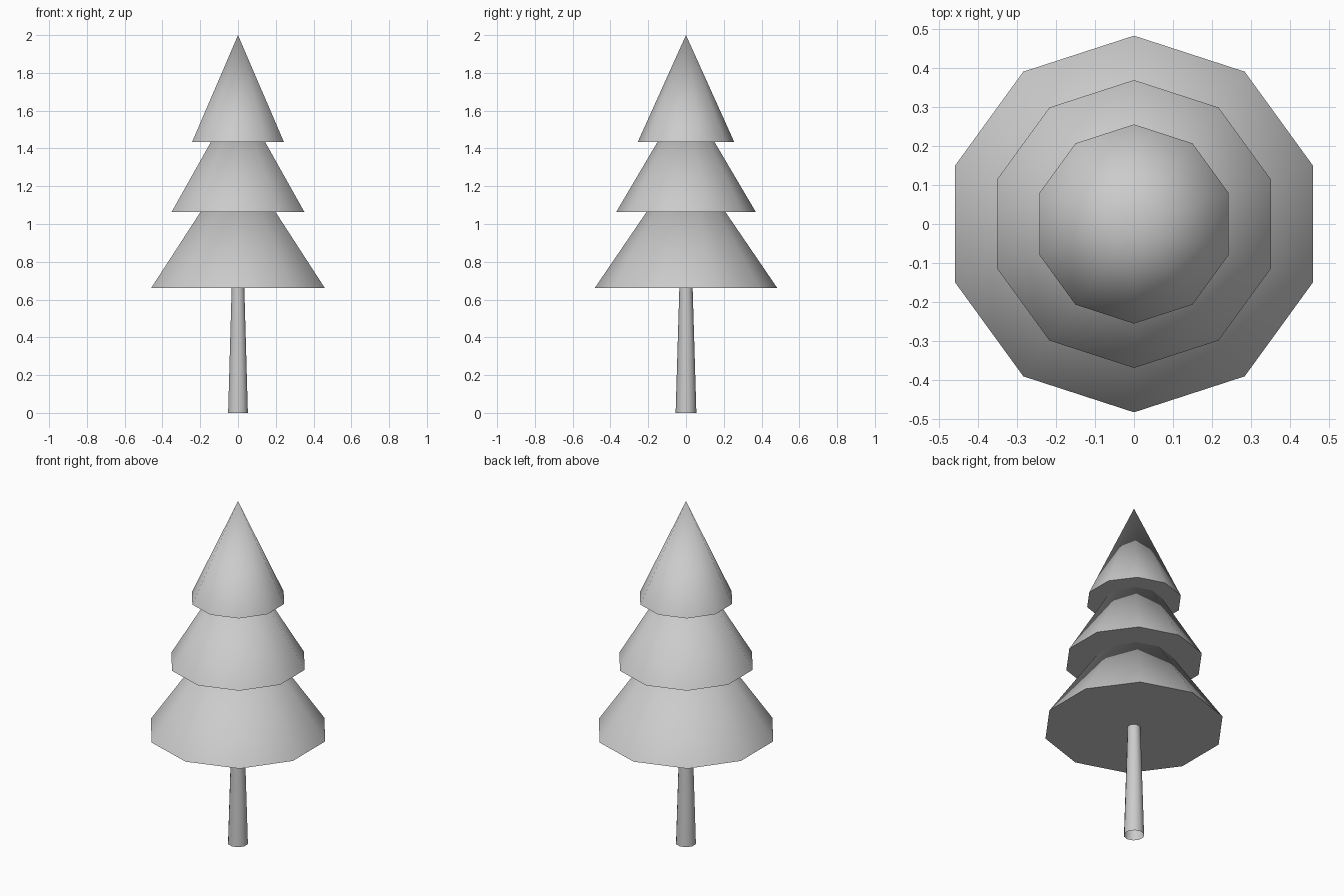
import bpy
import math

cube = bpy.data.objects.get("Cube")
if cube:
    bpy.data.objects.remove(cube, do_unlink=True)

SIDES = 10

# One plain grey for the whole tree
grey = bpy.data.materials.new("plain_grey")
grey.use_nodes = True
colour = (0.6, 0.6, 0.6, 1)
grey.diffuse_color = colour
grey.node_tree.nodes["Principled BSDF"].inputs["Base Color"].default_value = colour


def add_cone(name, bottom, top, r_bottom, r_top=0, cap='NGON'):
    """Smooth-sided cone with a corner facing the back and the front."""
    bpy.ops.mesh.primitive_cone_add(
        vertices=SIDES, radius1=r_bottom, radius2=r_top, depth=top - bottom,
        end_fill_type=cap, location=(0, 0, (bottom + top) / 2))
    obj = bpy.context.object
    obj.name = name
    obj.data.materials.append(grey)
    bpy.ops.object.shade_smooth_by_angle(angle=math.radians(45))
    return obj


# Tapered trunk, open at the ends
add_cone("trunk", 0, 0.7, 0.055, 0.034, cap='NOTHING')

# Three overlapping tiers of foliage
add_cone("lower_foliage", 0.66, 1.37, 0.484)
add_cone("middle_foliage", 1.063, 1.69, 0.37)
add_cone("upper_foliage", 1.433, 2.0, 0.256)
